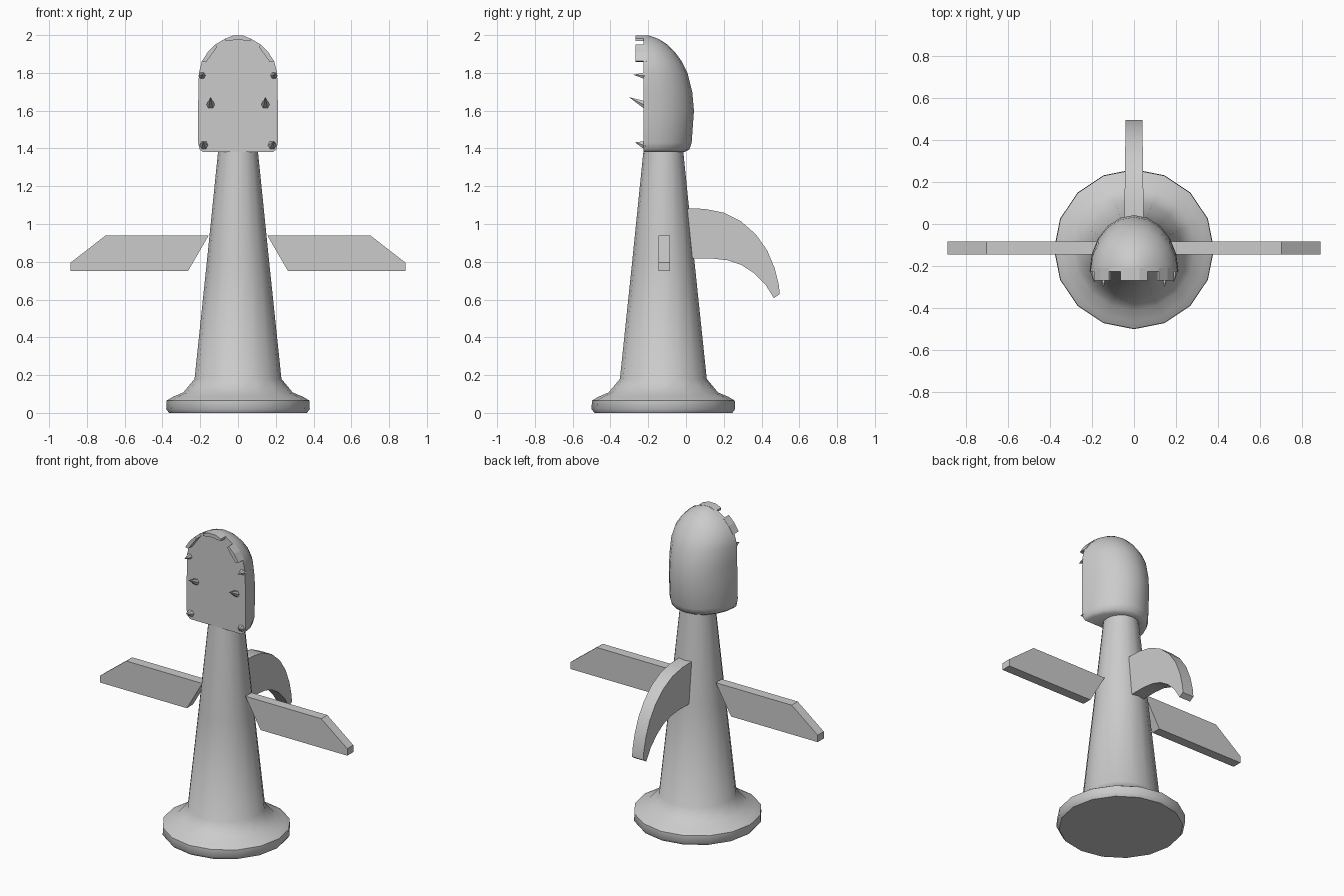
import bpy, bmesh, math
from mathutils import Vector

if "Cube" in bpy.data.objects:
    bpy.data.objects.remove(bpy.data.objects["Cube"])

AY = -0.12  # y of the central axis


def make(name, verts, faces, smooth=None):
    bm = bmesh.new()
    vs = [bm.verts.new(v) for v in verts]
    for f in faces:
        bm.faces.new([vs[i] for i in f])
    bmesh.ops.recalc_face_normals(bm, faces=bm.faces)
    me = bpy.data.meshes.new(name)
    bm.to_mesh(me)
    bm.free()
    ob = bpy.data.objects.new(name, me)
    bpy.context.collection.objects.link(ob)
    if smooth:
        bpy.ops.object.select_all(action='DESELECT')
        ob.select_set(True)
        bpy.context.view_layer.objects.active = ob
        bpy.ops.object.shade_smooth_by_angle(angle=math.radians(smooth))
    return ob


def prism(name, a, b, smooth=None):
    """Solid between two matching outlines."""
    n = len(a)
    faces = [list(range(n)), list(range(n, 2 * n))]
    faces += [[i, (i + 1) % n, n + (i + 1) % n, n + i] for i in range(n)]
    return make(name, a + b, faces, smooth)


def slab(name, pts, y0, y1):
    """Extrude an xz outline along y."""
    return prism(name, [(x, y0, z) for x, z in pts], [(x, y1, z) for x, z in pts])


def spike(name, base, tip, r, n=6):
    b = [(base[0] + r * math.cos(2 * math.pi * i / n), base[1],
          base[2] + r * math.sin(2 * math.pi * i / n)) for i in range(n)]
    return make(name, b + [tip], [list(range(n))] + [[i, (i + 1) % n, n] for i in range(n)], 40)


# body: flared base and tapered column
prof = [(0.365, 0), (0.38, 0.02), (0.378, 0.065), (0.345, 0.085), (0.29, 0.108),
        (0.23, 0.18), (0.165, 0.80), (0.105, 1.39)]
N = 16
verts = [(r * math.cos(2 * math.pi * i / N), AY + r * math.sin(2 * math.pi * i / N), z)
         for r, z in prof for i in range(N)]
faces = [[k * N + i, k * N + (i + 1) % N, (k + 1) * N + (i + 1) % N, (k + 1) * N + i]
         for k in range(len(prof) - 1) for i in range(N)]
faces += [list(range(N)), list(range((len(prof) - 1) * N, len(prof) * N))]
make("body", verts, faces, 45)

# head: half-elliptic sections with a flat face at the front
FY = -0.225
sections = [(1.38, 0.185, -0.01), (1.395, 0.203, 0.018), (1.43, 0.211, 0.03), (1.60, 0.211, 0.042),
            (1.70, 0.21, 0.033), (1.80, 0.207, 0.008), (1.86, 0.192, -0.022), (1.91, 0.16, -0.058),
            (1.95, 0.12, -0.098), (1.98, 0.07, -0.145), (1.997, 0.025, -0.195)]
M = 11
verts = []
for z, w, yb in sections:
    for i in range(M):
        t = math.pi * i / (M - 1)
        verts.append((w * math.cos(t), FY + (yb - FY) * math.sin(t), z))
S = len(sections)
faces = [[k * M + i, k * M + i + 1, (k + 1) * M + i + 1, (k + 1) * M + i]
         for k in range(S - 1) for i in range(M - 1)]
faces += [list(range(M)), list(range((S - 1) * M, S * M))]
faces.append([k * M for k in range(S)] + [k * M + M - 1 for k in reversed(range(S))])
make("head", verts, faces, 50)

# top front tooth
slab("tooth_top", [(-0.065, 1.968), (0, 1.976), (0.065, 1.968), (0.065, 1.982),
                   (0.025, 1.998), (-0.025, 1.998), (-0.065, 1.982)], -0.268, -0.21)

for s, side in ((1, "right"), (-1, "left")):
    # rim teeth and fangs
    slab("tooth_" + side, [(s * x, z) for x, z in
         [(0.11, 1.938), (0.168, 1.858), (0.191, 1.862), (0.16, 1.91), (0.12, 1.95)]], -0.268, -0.21)
    spike("small_fang_" + side, (s * 0.19, -0.22, 1.785), (s * 0.19, -0.278, 1.79), 0.02)
    spike("fang_" + side, (s * 0.145, -0.22, 1.63), (s * 0.145, -0.302, 1.672), 0.024)
    spike("lower_fang_" + side, (s * 0.18, -0.215, 1.415), (s * 0.185, -0.27, 1.432), 0.028)
    # arms
    slab("arm_" + side, [(s * x, z) for x, z in
         [(0.155, 0.94), (0.70, 0.94), (0.887, 0.795), (0.887, 0.75), (0.265, 0.75)]], -0.146, -0.084)

# curved tail, narrowing slightly to its tip
tail = [(0.0, 1.083), (0.10, 1.08), (0.20, 1.06), (0.29, 1.015), (0.37, 0.945), (0.43, 0.86),
        (0.47, 0.765), (0.493, 0.67), (0.495, 0.628), (0.465, 0.608), (0.42, 0.68), (0.36, 0.74),
        (0.29, 0.785), (0.22, 0.808), (0.14, 0.817), (0.03, 0.817)]
prism("tail", [(0.046 - 0.012 * y, y, z) for y, z in tail],
      [(-0.046 + 0.012 * y, y, z) for y, z in tail], 30)
